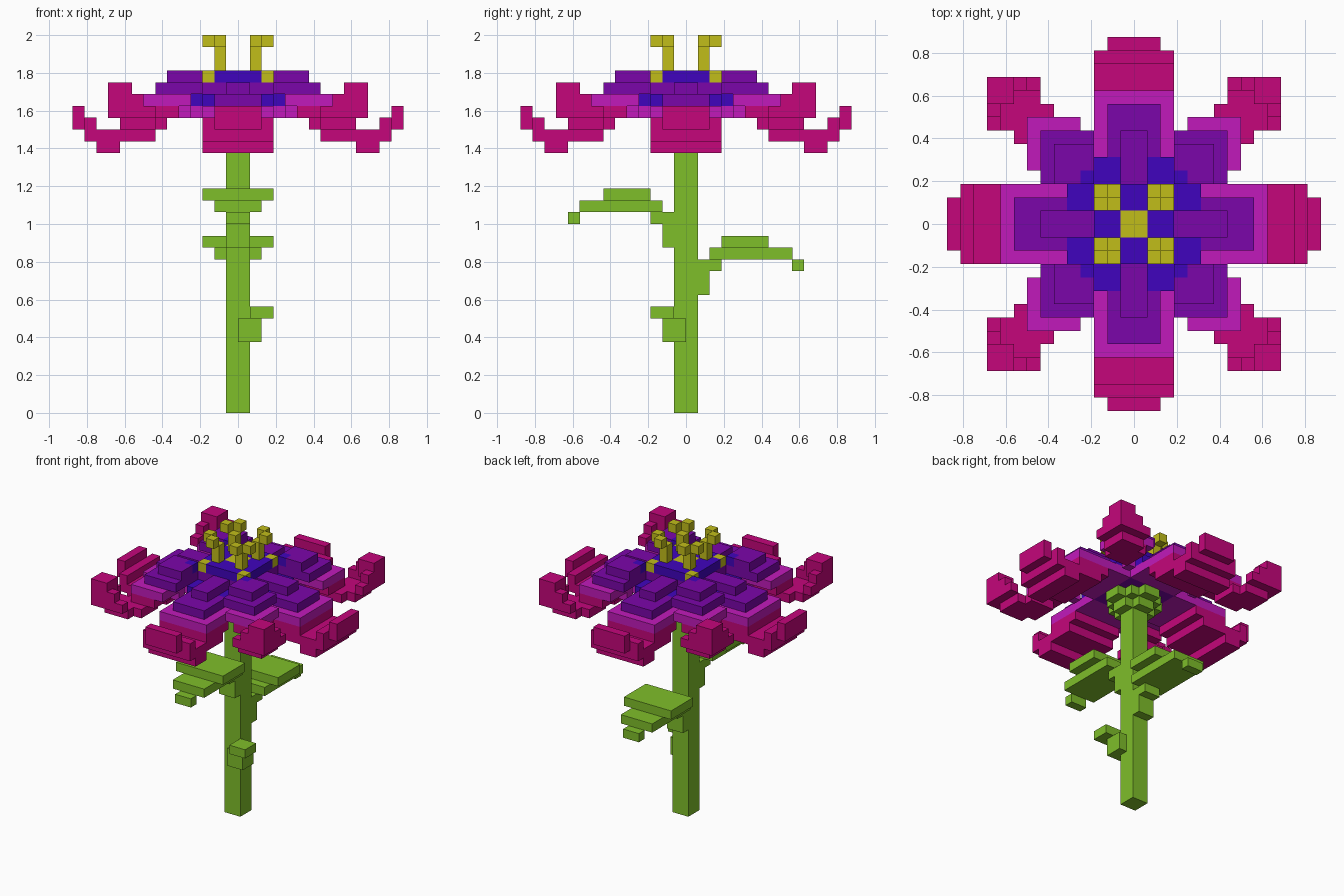
import bpy
import bmesh
from math import radians
from mathutils import Vector

cube = bpy.data.objects.get("Cube")
if cube:
    bpy.data.objects.remove(cube, do_unlink=True)

UNIT = 2 / 32  # size of one block
cells = {}     # block position -> part name


def fill(part, x, y, z, turns=1):
    """Fill a box of blocks, repeated by quarter turns about the stem."""
    for i in range(*x):
        for j in range(*y):
            for k in range(*z):
                a, b = i, j
                for _ in range(turns):
                    cells[(a, b, k)] = part
                    a, b = -b - 1, a


def petal(part, x, half, z):
    """A slab of the four petals that point along the axes."""
    fill(part, x, (-half, half), z, 4)


def corner(part, span, z):
    """A square slab of the four diagonal petals."""
    fill(part, span, span, z, 4)


# Axis petals: curled tips, magenta slab, purple slab and ridge
petal("petal_tips", (6, 10), 3, (24, 25))
petal("petal_tips", (7, 10), 3, (23, 24))
petal("petal_tips", (10, 12), 3, (22, 24))
petal("petal_tips", (12, 13), 3, (23, 25))
petal("petal_tips", (13, 14), 2, (24, 26))
petal("petal_middles", (3, 10), 3, (25, 26))
petal("petal_bases", (2, 9), 2, (26, 27))

# Diagonal petals: neck, cupped floor and raised outer rim
corner("petal_tips", (5, 8), (25, 26))
corner("petal_tips", (6, 9), (24, 25))
corner("petal_tips", (7, 10), (24, 25))
for start, z in ((7, (25, 26)), (8, (26, 27))):
    fill("petal_tips", (start, 11), (10, 11), z, 4)
    fill("petal_tips", (10, 11), (start, 11), z, 4)
corner("petal_tips", (9, 11), (26, 28))
corner("petal_middles", (4, 5), (25, 26))
corner("petal_middles", (4, 8), (26, 27))
corner("petal_bases", (3, 7), (27, 28))
corner("petal_bases", (3, 6), (28, 29))

# Flower heart
petal("petal_bases", (0, 3), 3, (25, 28))
for along in ((0, 5),):
    petal("flower_heart", along, 3, (26, 27))
petal("petal_bases", (3, 7), 1, (27, 28))
corner("flower_heart", (3, 4), (28, 29))
petal("flower_heart", (0, 3), 3, (28, 29))

# Stamens: low pad, four posts, each with two side knobs
petal("stamens", (0, 1), 1, (28, 29))
corner("stamens", (2, 3), (28, 29))
corner("stamens", (1, 2), (28, 31))
fill("stamens", (2, 3), (1, 2), (31, 32), 4)
fill("stamens", (1, 2), (2, 3), (31, 32), 4)

# Stem and the collar under the flower
petal("stem", (0, 1), 1, (0, 25))
petal("stem", (1, 2), 1, (23, 24))
petal("stem", (0, 2), 2, (24, 25))
petal("stem", (2, 3), 1, (24, 25))


def leaf(part, side, z):
    """A drooping leaf on the front (-1) or back (1) of the stem."""
    for start, end, half, low, high in (
            (1, 2, 1, -4, -1), (2, 3, 1, -2, -1), (2, 9, 2, -1, 0),
            (3, 7, 3, 0, 1), (9, 10, 1, -2, -1)):
        y = (start, end) if side > 0 else (-end, -start)
        fill(part, (-half, half), y, (z + low, z + high))


leaf("front_leaf", -1, 18)
leaf("back_leaf", 1, 14)
fill("small_leaf", (1, 2), (-2, 0), (6, 8))
fill("small_leaf", (0, 1), (-2, -1), (6, 8))
fill("small_leaf", (1, 3), (-3, -1), (8, 9))


def material(name, rgb):
    mat = bpy.data.materials.new(name)
    mat.use_nodes = True
    color = (*[(c / 255) ** 2.2 for c in rgb], 1)
    mat.diffuse_color = color
    mat.node_tree.nodes["Principled BSDF"].inputs["Base Color"].default_value = color
    return mat


green = material("leaf green", (126, 189, 46))
materials = {
    "petal_tips": material("pink", (195, 14, 122)),
    "petal_middles": material("magenta", (192, 32, 186)),
    "petal_bases": material("purple", (122, 14, 168)),
    "flower_heart": material("blue", (66, 12, 188)),
    "stamens": material("yellow", (192, 188, 32)),
    "stem": green, "front_leaf": green, "back_leaf": green, "small_leaf": green,
}


def build(part):
    """Turn the blocks of a part into a mesh of its exposed faces."""
    bm = bmesh.new()
    for cell, owner in cells.items():
        if owner != part:
            continue
        centre = Vector(cell) + Vector((0.5, 0.5, 0.5))
        for axis in range(3):
            for sign in (-1, 1):
                normal = Vector((0, 0, 0))
                normal[axis] = sign
                if tuple(int(c + n) for c, n in zip(cell, normal)) in cells:
                    continue
                u = Vector((0, 0, 0))
                u[(axis + 1) % 3] = 0.5
                v = normal.cross(u)
                mid = centre + normal / 2
                ring = (mid - u - v, mid + u - v, mid + u + v, mid - u + v)
                bm.faces.new([bm.verts.new(p * UNIT) for p in ring])
    bmesh.ops.remove_doubles(bm, verts=bm.verts, dist=UNIT / 100)
    bmesh.ops.dissolve_limit(bm, angle_limit=radians(1), verts=bm.verts, edges=bm.edges)
    mesh = bpy.data.meshes.new(part)
    bm.to_mesh(mesh)
    bm.free()
    mesh.materials.append(materials[part])
    bpy.context.collection.objects.link(bpy.data.objects.new(part, mesh))


for part in materials:
    build(part)
